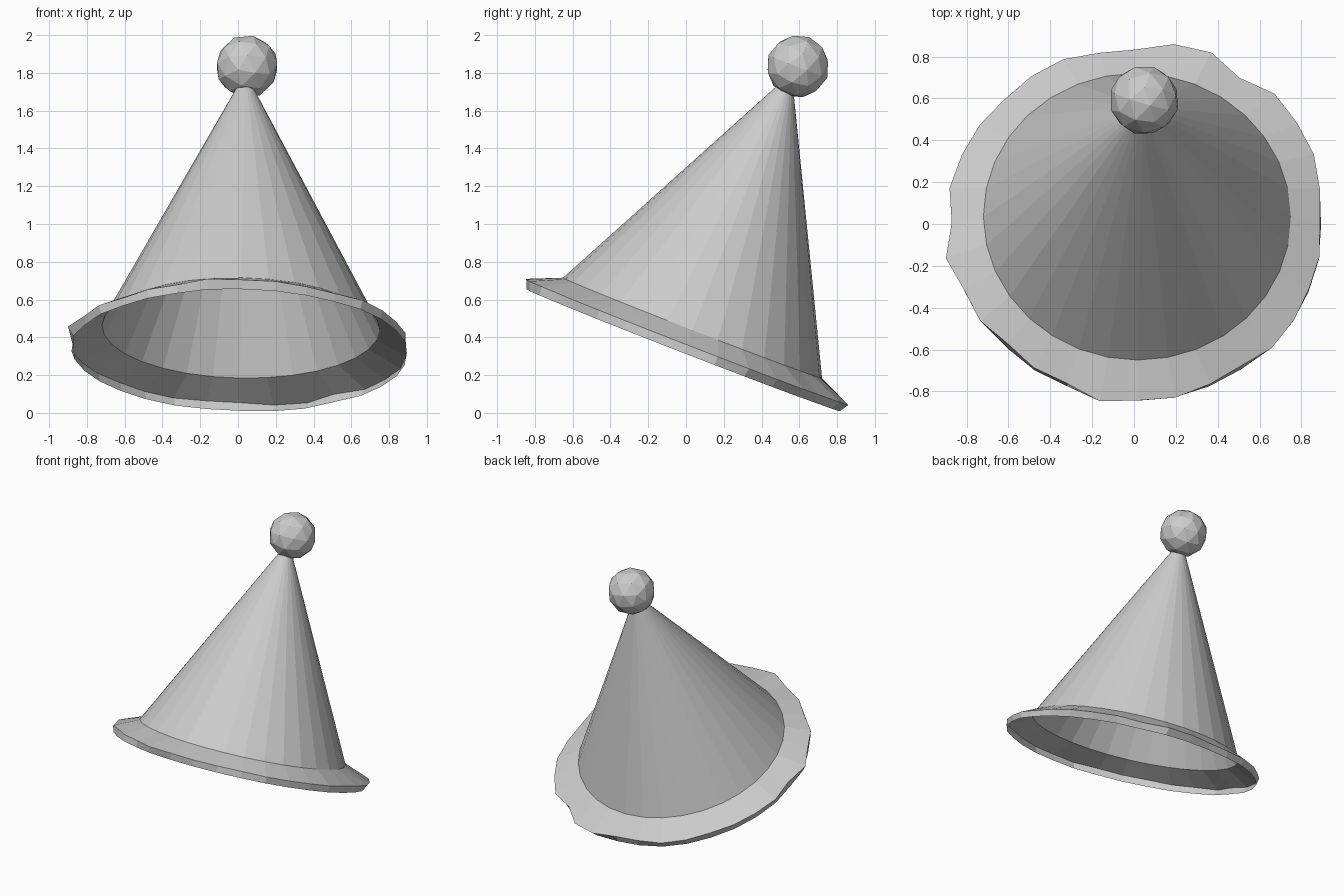
import bpy, bmesh
from math import radians, cos, sin, pi
from mathutils import Matrix, Vector

if "Cube" in bpy.data.objects:
    bpy.data.objects.remove(bpy.data.objects["Cube"])

SIDES = 32
BASE_R = 0.735
# local hat axis (z) leaned backwards, origin at the cone's base centre
TILT = (Matrix.Translation((0.015, 0.035, 0.45))
        @ Matrix.Rotation(radians(1.0), 4, 'Y')
        @ Matrix.Rotation(radians(-21.2), 4, 'X'))

# uneven outer radius of the brim, one value per side
BRIM = [.875, .893, .918, .924, .936, .893, .945, .933,
        .888, .888, .907, .902, .892, .901, .904, .912,
        .885, .932, .897, .905, .878, .894, .89, .933,
        .911, .914, .896, .884, .907, .899, .888, .889]


def lofted(name, rings):
    """Open surface through rings given as (list of radii, height)."""
    bm = bmesh.new()
    loops = []
    for radii, h in rings:
        loops.append([bm.verts.new((r * cos(2 * pi * i / SIDES),
                                    r * sin(2 * pi * i / SIDES), h))
                      for i, r in enumerate(radii)])
    for a, b in zip(loops, loops[1:]):
        for i in range(SIDES):
            j = (i + 1) % SIDES
            bm.faces.new((a[i], a[j], b[j], b[i]))
    return finish(bm, name, TILT)


def finish(bm, name, matrix):
    bm.transform(matrix)
    me = bpy.data.meshes.new(name)
    bm.to_mesh(me)
    bm.free()
    ob = bpy.data.objects.new(name, me)
    bpy.context.collection.objects.link(ob)
    return ob


def even(r):
    return [r] * SIDES


# hollow cone, its tip hidden in the pompom
lofted("hat_cone", [(even(BASE_R), 0), (even(0.01), 1.43)])

# flared wavy brim with a narrow turned-down lip
lip = [0.89 + 0.35 * (r - 0.9) for r in BRIM]
lofted("hat_brim", [(lip, -0.127), (BRIM, -0.08), (even(BASE_R), 0)])

# faceted pompom
bm = bmesh.new()
bmesh.ops.create_icosphere(bm, subdivisions=2, radius=0.167)
finish(bm, "pompom", Matrix.Translation((0.048, 0.592, 1.834))
       @ TILT.to_3x3().to_4x4())
